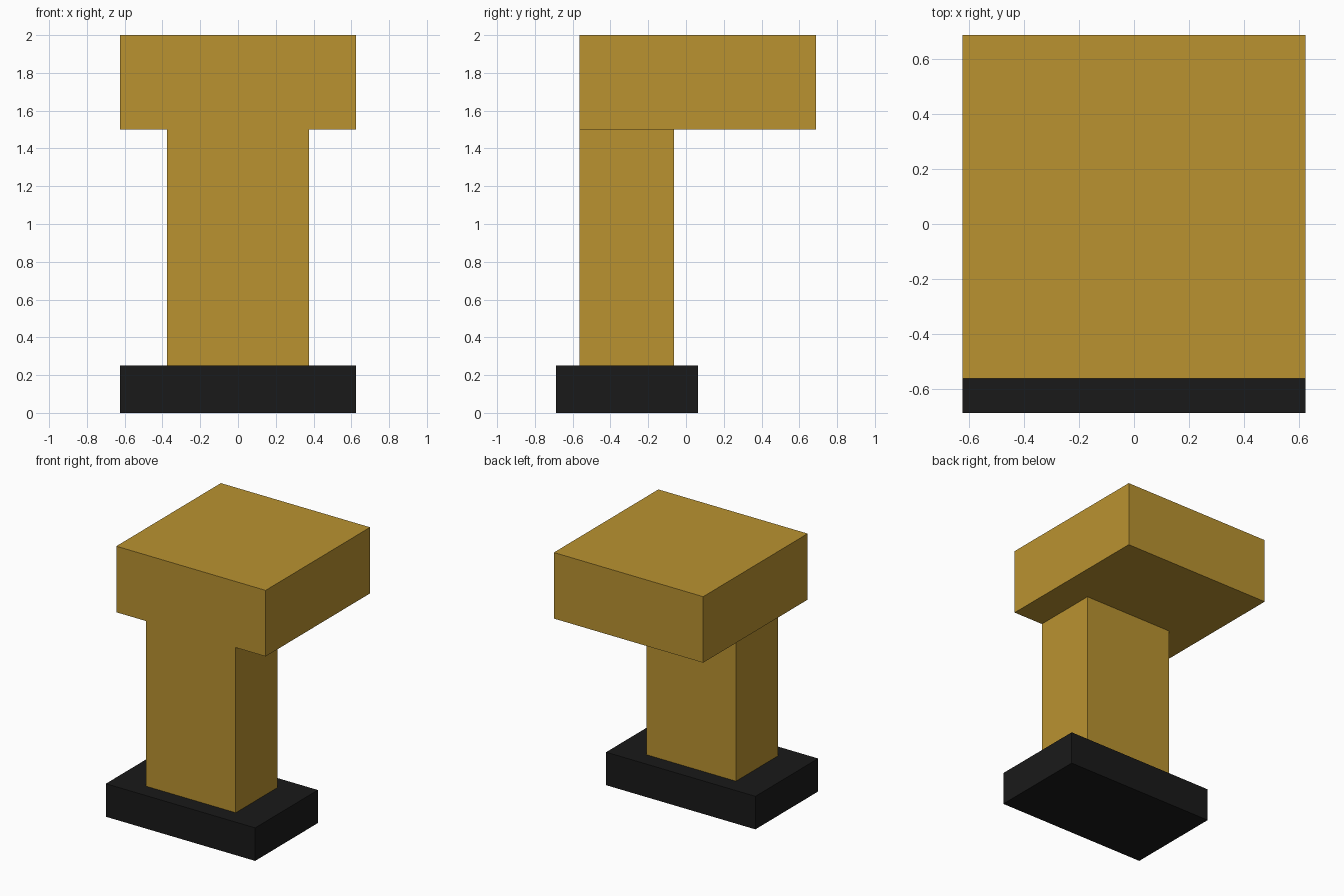
import bpy
import bmesh
from mathutils import Vector

if "Cube" in bpy.data.objects:
    bpy.data.objects.remove(bpy.data.objects["Cube"])


def material(name, rgb):
    mat = bpy.data.materials.new(name)
    mat.diffuse_color = (*rgb, 1.0)
    mat.use_nodes = True
    mat.node_tree.nodes["Principled BSDF"].inputs["Base Color"].default_value = mat.diffuse_color
    return mat


def block(name, low, high, mat):
    """Axis-aligned box between two opposite corners."""
    low, high = Vector(low), Vector(high)
    bm = bmesh.new()
    bmesh.ops.create_cube(bm, size=1.0)
    bmesh.ops.scale(bm, vec=high - low, verts=bm.verts)
    mesh = bpy.data.meshes.new(name)
    bm.to_mesh(mesh)
    bm.free()
    mesh.materials.append(mat)
    obj = bpy.data.objects.new(name, mesh)
    obj.location = (low + high) / 2
    bpy.context.collection.objects.link(obj)
    return obj


gold = material("gold", (0.49, 0.29, 0.03))
black = material("black", (0.01, 0.01, 0.01))

# Dark foot, set towards the front
block("base", (-0.625, -0.6875, 0.0), (0.625, 0.0625, 0.25), black)
# Upright post
block("post", (-0.375, -0.5625, 0.25), (0.375, -0.0625, 1.5), gold)
# Square head, flush with the post at the front and overhanging the back
block("head", (-0.625, -0.5625, 1.5), (0.625, 0.6875, 2.0), gold)
